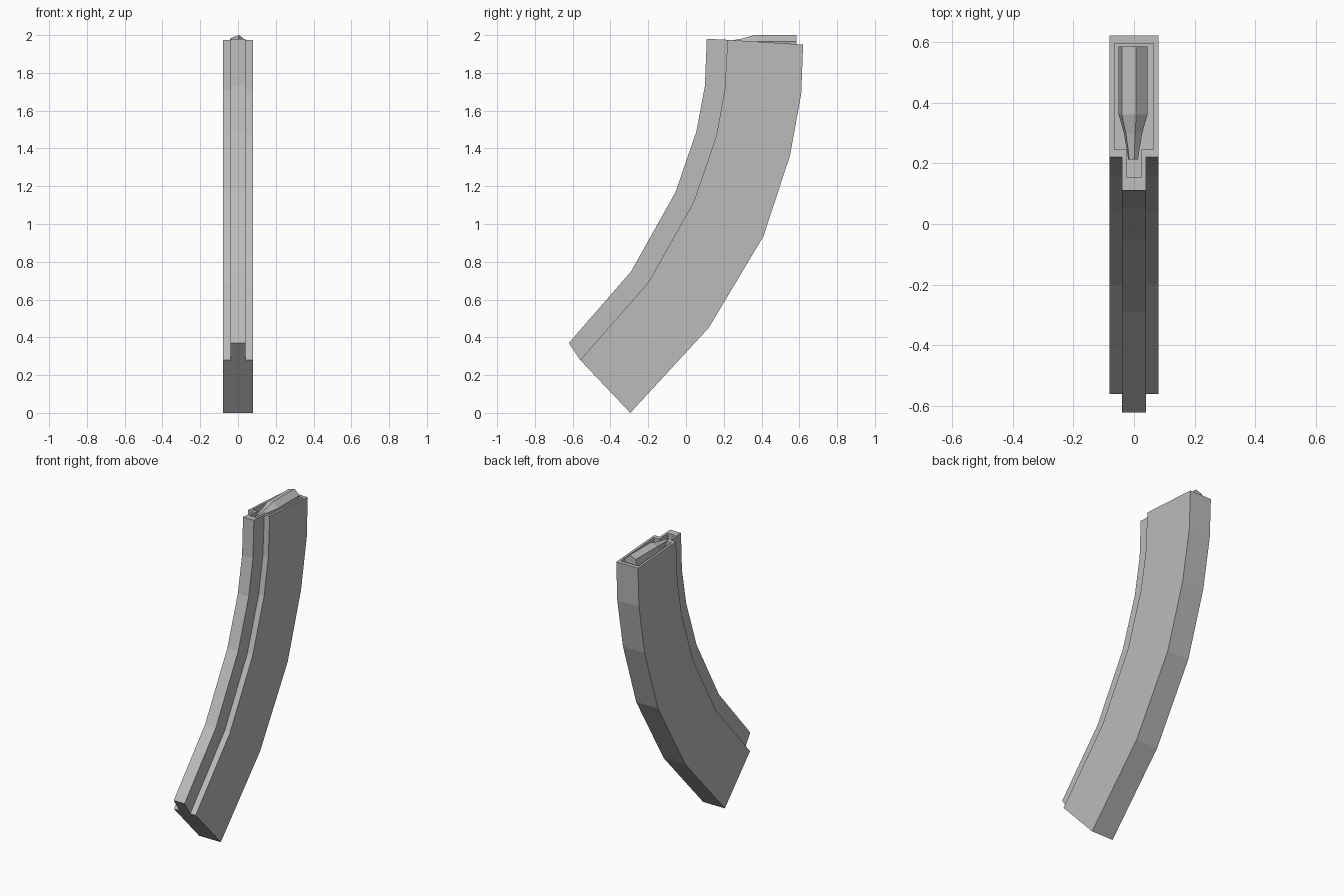
import bpy, bmesh, math

cube = bpy.data.objects.get("Cube")
if cube:
    bpy.data.objects.remove(cube, do_unlink=True)


def material(name, rgb):
    m = bpy.data.materials.new(name)
    m.use_nodes = True
    m.diffuse_color = (*rgb, 1)
    bsdf = next(n for n in m.node_tree.nodes if n.type == 'BSDF_PRINCIPLED')
    bsdf.inputs["Base Color"].default_value = (*rgb, 1)
    return m


grey = material("plain grey", (0.5, 0.5, 0.5))


def loft(name, rings):
    """Join equal rings of points with quads and cap both ends."""
    bm = bmesh.new()
    loops = [[bm.verts.new(p) for p in ring] for ring in rings]
    for a, b in zip(loops, loops[1:]):
        for i in range(len(a)):
            j = (i + 1) % len(a)
            bm.faces.new((a[i], a[j], b[j], b[i]))
    bm.faces.new(loops[0])
    bm.faces.new(loops[-1])
    bmesh.ops.recalc_face_normals(bm, faces=bm.faces)
    me = bpy.data.meshes.new(name)
    bm.to_mesh(me)
    bm.free()
    me.materials.append(grey)
    ob = bpy.data.objects.new(name, me)
    bpy.context.collection.objects.link(ob)
    return ob


def t_section(rib, step, back, wide=0.08, narrow=0.04):
    """T-shaped ring: wide body at the back, narrow rib at the front."""
    half = [(wide, back), (wide, step), (narrow, step), (narrow, rib)]
    right = [(x, *p) for x, p in half]
    return right + [(-x, y, z) for x, y, z in reversed(right)]


# Curved casing: (rib, step, back) points in y, z from the base to the mouth
stations = [
    ((-0.62, 0.37), (-0.56, 0.28), (-0.295, 0.0)),
    ((-0.29, 0.75), (-0.20, 0.69), (0.12, 0.45)),
    ((-0.055, 1.17), (0.04, 1.115), (0.41, 0.935)),
    ((0.055, 1.49), (0.16, 1.465), (0.55, 1.36)),
    ((0.10, 1.73), (0.205, 1.71), (0.61, 1.69)),
    ((0.11, 1.98), (0.22, 1.975), (0.62, 1.95)),
]
rings = [t_section(*s) for s in stations]

# Mouth: the rim steps inward, then drops to the floor
for drop in (0, 0.11):
    inner = [(y, z - drop) for y, z in ((0.155, 1.978), (0.245, 1.973), (0.595, 1.951))]
    rings.append(t_section(*inner, wide=0.065, narrow=0.025))
loft("curved_casing", rings)


# Six-sided round lying in the mouth, tapering to the front
def hexagon(y, r):
    angles = [math.radians(78 + 60 * i) for i in range(6)]
    return [(-0.003 + r * math.cos(a), y, 1.951 + r * math.sin(a)) for a in angles]


profile = [(0.585, 0.05), (0.36, 0.05), (0.30, 0.032), (0.24, 0.021), (0.212, 0.017)]
loft("top_round", [hexagon(y, r) for y, r in profile])
